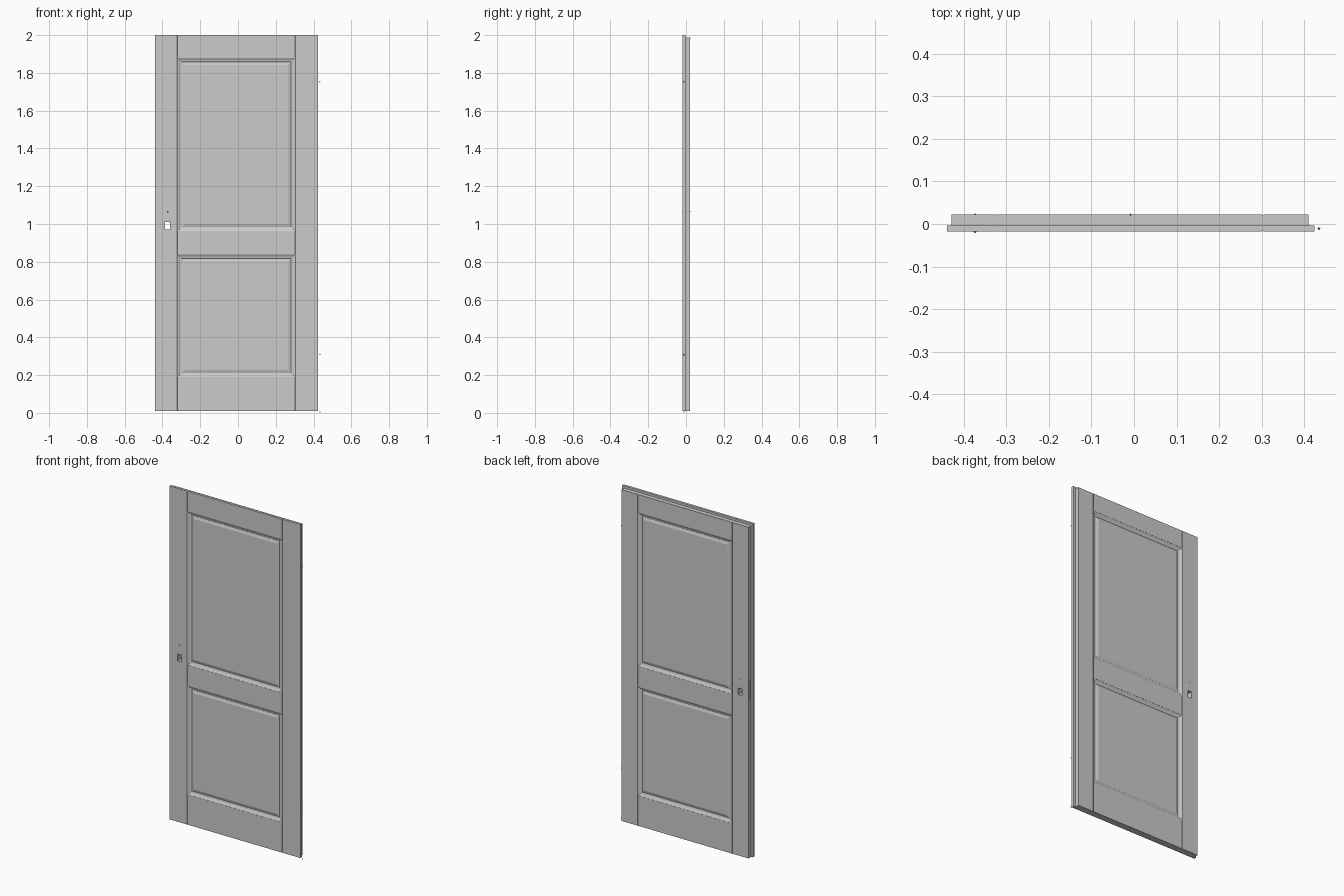
import bpy, bmesh
from mathutils import Vector

if "Cube" in bpy.data.objects:
    bpy.data.objects.remove(bpy.data.objects["Cube"])

# Main levels: door faces, rebate step, and panel openings
FRONT, STEP, BACK = -0.018, -0.003, 0.022
MID = (FRONT + BACK) / 2
BOTTOM, TOP, BACK_TOP = 0.01, 2.0, 1.987
LEFT, RIGHT = -0.32, 0.302
CH = 0.003


def finish(bm, name):
    bmesh.ops.recalc_face_normals(bm, faces=bm.faces)
    mesh = bpy.data.meshes.new(name)
    bm.to_mesh(mesh)
    bm.free()
    ob = bpy.data.objects.new(name, mesh)
    bpy.context.collection.objects.link(ob)
    return ob


def loft(name, rings):
    """Join a series of equal-sided rings and cap both ends."""
    bm = bmesh.new()
    loops = [[bm.verts.new(p) for p in ring] for ring in rings]
    n = len(loops[0])
    for a, b in zip(loops, loops[1:]):
        for i in range(n):
            j = (i + 1) % n
            bm.faces.new((a[i], a[j], b[j], b[i]))
    bm.faces.new(loops[0])
    bm.faces.new(loops[-1])
    return finish(bm, name)


def box(name, x0, x1, y0, y1, z0, z1):
    return loft(name, [[(x0, y0, z), (x1, y0, z), (x1, y1, z), (x0, y1, z)]
                       for z in (z0, z1)])


def cut(ob, cutter):
    mod = ob.modifiers.new("cut", 'BOOLEAN')
    mod.operation = 'DIFFERENCE'
    mod.solver = 'EXACT'
    mod.object = cutter
    cutter.hide_render = True
    cutter.hide_viewport = True


def stile(name, lip, edge, inner):
    """Rebated upright with a chamfer along both inner edges."""
    c = CH if inner > lip else -CH
    prof = [(lip, FRONT), (inner - c, FRONT), (inner, FRONT + CH),
            (inner, BACK - CH), (inner - c, BACK), (edge, BACK),
            (edge, STEP), (lip, STEP)]
    return loft(name, [[(x, y, z) for x, y in prof] for z in (BOTTOM, TOP)])


def rail(name, prof):
    return loft(name, [[(x, y, z) for y, z in prof] for x in (LEFT, RIGHT)])


def panel(name, z0, z1):
    """Raised field inside a moulded frame, same on both faces."""
    half = [(0.042, FRONT + 0.006), (0.038, FRONT + 0.006),
            (0.022, FRONT + 0.011), (0.020, FRONT + 0.009),
            (0.012, FRONT + 0.007), (0.005, FRONT + 0.003),
            (0.0, FRONT + 0.001)]
    prof = half + [(i, 2 * MID - y) for i, y in reversed(half)]
    return loft(name, [[(LEFT + i, y, z0 + i), (RIGHT - i, y, z0 + i),
                        (RIGHT - i, y, z1 - i), (LEFT + i, y, z1 - i)]
                       for i, y in prof])


# Stiles
lock_stile = stile("lock_stile", -0.439, -0.428, LEFT)
hinge_stile = stile("hinge_stile", 0.424, 0.410, RIGHT)

# Rails: the top one carries the rebate
rail("top_rail", [(FRONT, 1.88), (BACK, 1.88), (BACK, BACK_TOP),
                  (STEP, BACK_TOP), (STEP, TOP), (FRONT, TOP)])
for name, z0, z1 in (("middle_rail", 0.84, 0.963), ("bottom_rail", BOTTOM, 0.19)):
    rail(name, [(FRONT, z0), (BACK, z0), (BACK, z1), (FRONT, z1)])

# Panels
panel("upper_panel", 0.963, 1.88)
panel("lower_panel", 0.19, 0.84)

# Rebate across the stile tops
top_cutter = box("top_rebate_cutter", -0.6, 0.6, STEP, 0.1, BACK_TOP, 2.1)
for ob in (lock_stile, hinge_stile):
    cut(ob, top_cutter)

# Keyhole through the lock stile and the shallow slot in its edge
cut(lock_stile, box("keyhole_cutter", -0.386, -0.360, -0.1, 0.1, 0.97, 1.01))
cut(lock_stile, box("lock_slot_cutter", -0.5, -0.424, 0.003, 0.016, 0.95, 1.07))

# Small fixing points: handle, hinge and top
points = {
    "handle_point_front": (-0.373, FRONT, 1.065),
    "handle_point_back": (-0.373, BACK - 0.001, 1.065),
    "top_point": (-0.008, BACK - 0.001, 1.985),
    "hinge_point_upper": (0.434, -0.011, 1.753),
    "hinge_point_lower": (0.434, -0.011, 0.308),
    "base_point": (0.434, -0.011, 0.004),
}
for name, pos in points.items():
    bm = bmesh.new()
    axes = [Vector(a) * 0.004 for a in
            ((1, 0, 0), (-1, 0, 0), (0, 1, 0), (0, -1, 0), (0, 0, 1), (0, 0, -1))]
    for a in axes:
        bm.verts.new(a)
    bmesh.ops.convex_hull(bm, input=bm.verts)
    finish(bm, name).location = pos
